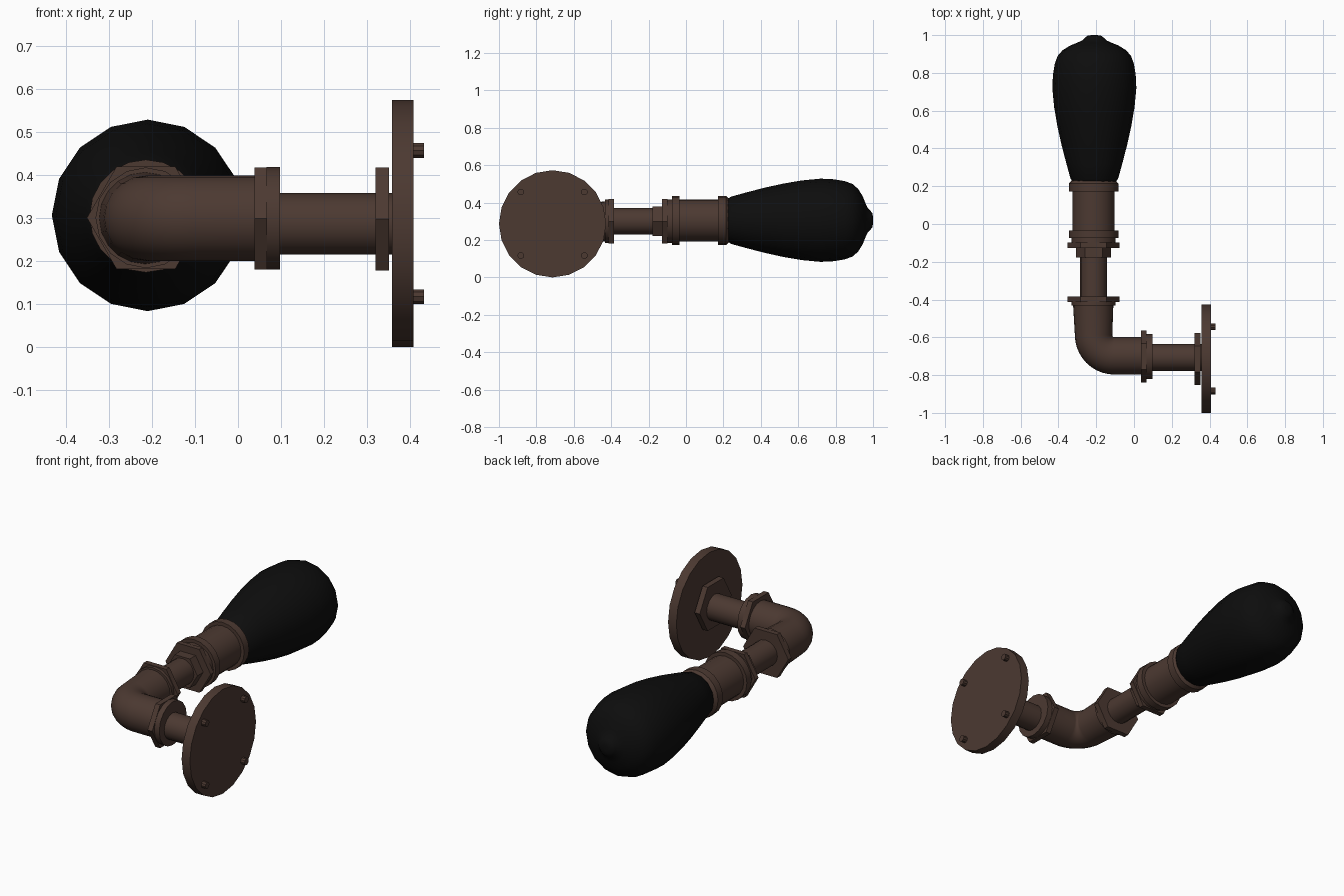
import bpy, bmesh, math
from mathutils import Vector

if "Cube" in bpy.data.objects:
    bpy.data.objects.remove(bpy.data.objects["Cube"])


def material(name, rgb):
    m = bpy.data.materials.new(name)
    m.diffuse_color = (*rgb, 1)
    m.use_nodes = True
    m.node_tree.nodes["Principled BSDF"].inputs["Base Color"].default_value = m.diffuse_color
    return m


BRONZE = material("dark bronze", (0.072, 0.041, 0.031))
BLACK = material("black glass", (0.004, 0.004, 0.004))
UP = Vector((0, 0, 1))


def sweep(name, rings, sides=16, mat=BRONZE):
    """Skin rings of (centre, direction, radius); corners start level so hex flats face up."""
    bm = bmesh.new()
    loops = []
    for c, d, r in rings:
        side = Vector(d).cross(UP).normalized()
        loops.append([bm.verts.new(Vector(c) + r * (math.cos(a) * side + math.sin(a) * UP))
                      for a in (2 * math.pi * i / sides for i in range(sides))])
    for a, b in zip(loops, loops[1:]):
        for i in range(sides):
            j = (i + 1) % sides
            bm.faces.new((a[i], a[j], b[j], b[i]))
    bm.faces.new(loops[0])
    bm.faces.new(loops[-1])
    bmesh.ops.recalc_face_normals(bm, faces=bm.faces)
    me = bpy.data.meshes.new(name)
    bm.to_mesh(me)
    bm.free()
    me.materials.append(mat)
    for p in me.polygons:
        p.use_smooth = True
    me.set_sharp_from_angle(angle=math.radians(32))
    ob = bpy.data.objects.new(name, me)
    bpy.context.collection.objects.link(ob)
    return ob


def along_x(name, y, z, profile, sides=16):
    return sweep(name, [((t, y, z), (1, 0, 0), r) for t, r in profile], sides)


def along_y(name, profile, sides=16, mat=BRONZE, x=-0.214, z=0.3):
    return sweep(name, [((x, t, z), (0, 1, 0), r) for t, r in profile], sides, mat)


# wall plate with four screws
PY, PZ = -0.7135, 0.2865
along_x("wall_plate", PY, PZ, [(0.358, PZ), (0.408, PZ)], 20)
for sy in (-1, 1):
    for sz in (-1, 1):
        along_x("plate_screw", PY + sy * 0.17, PZ + sz * 0.17, [(0.40, 0.018), (0.4325, 0.018)], 10)

# wall pipe and its nuts
along_x("wall_pipe", -0.707, 0.286, [(0.08, 0.071), (0.365, 0.071)])
along_x("plate_nut", -0.714, 0.2975, [(0.32, 0.138), (0.351, 0.138)], 6)
along_x("elbow_nut_wall", -0.702, 0.2985, [(0.038, 0.137), (0.067, 0.137)], 6)
along_x("elbow_ring_wall", -0.702, 0.2985, [(0.066, 0.119), (0.097, 0.119)])

# elbow: short leg, quarter bend, short leg
BX, BY, BR = -0.104, -0.588, 0.11
rings = [((-0.216, -0.42, 0.299), (0, -1, 0), 0.107)]
for i in range(11):
    a = math.pi / 2 * i / 10
    rings.append(((BX - BR * math.cos(a), BY - BR * math.sin(a), 0.299),
                  (math.sin(a), -math.cos(a), 0), 0.099))
rings.append(((0.05, -0.698, 0.299), (1, 0, 0), 0.099))
sweep("elbow", rings, 20)

# lamp pipe and its nuts
along_y("elbow_ring_lamp", [(-0.432, 0.117), (-0.412, 0.117)])
along_y("elbow_nut_lamp", [(-0.414, 0.137), (-0.385, 0.137)], 6)
along_y("lamp_pipe", [(-0.40, 0.071), (-0.15, 0.071)])
along_y("small_nut", [(-0.178, 0.092), (-0.12, 0.092)], 6)
along_y("socket_nut", [(-0.127, 0.137), (-0.099, 0.137)], 6)
along_y("socket_collar", [(-0.1, 0.117), (-0.07, 0.117)])

# socket with a rim at each end
along_y("socket", [(-0.075, 0.131), (-0.035, 0.131), (-0.035, 0.112), (0.172, 0.112),
                   (0.172, 0.131), (0.215, 0.131), (0.23, 0.115)], 20, z=0.304)

# teardrop bulb with a tip
along_y("bulb", [(0.215, 0.108), (0.24, 0.126), (0.32, 0.148), (0.42, 0.174), (0.52, 0.196),
                 (0.62, 0.213), (0.72, 0.2225), (0.79, 0.219), (0.85, 0.209), (0.89, 0.194),
                 (0.92, 0.168), (0.945, 0.128), (0.96, 0.09), (0.972, 0.064), (0.988, 0.048),
                 (0.997, 0.036), (1.0, 0.015)], 16, BLACK, x=-0.21, z=0.3055)
